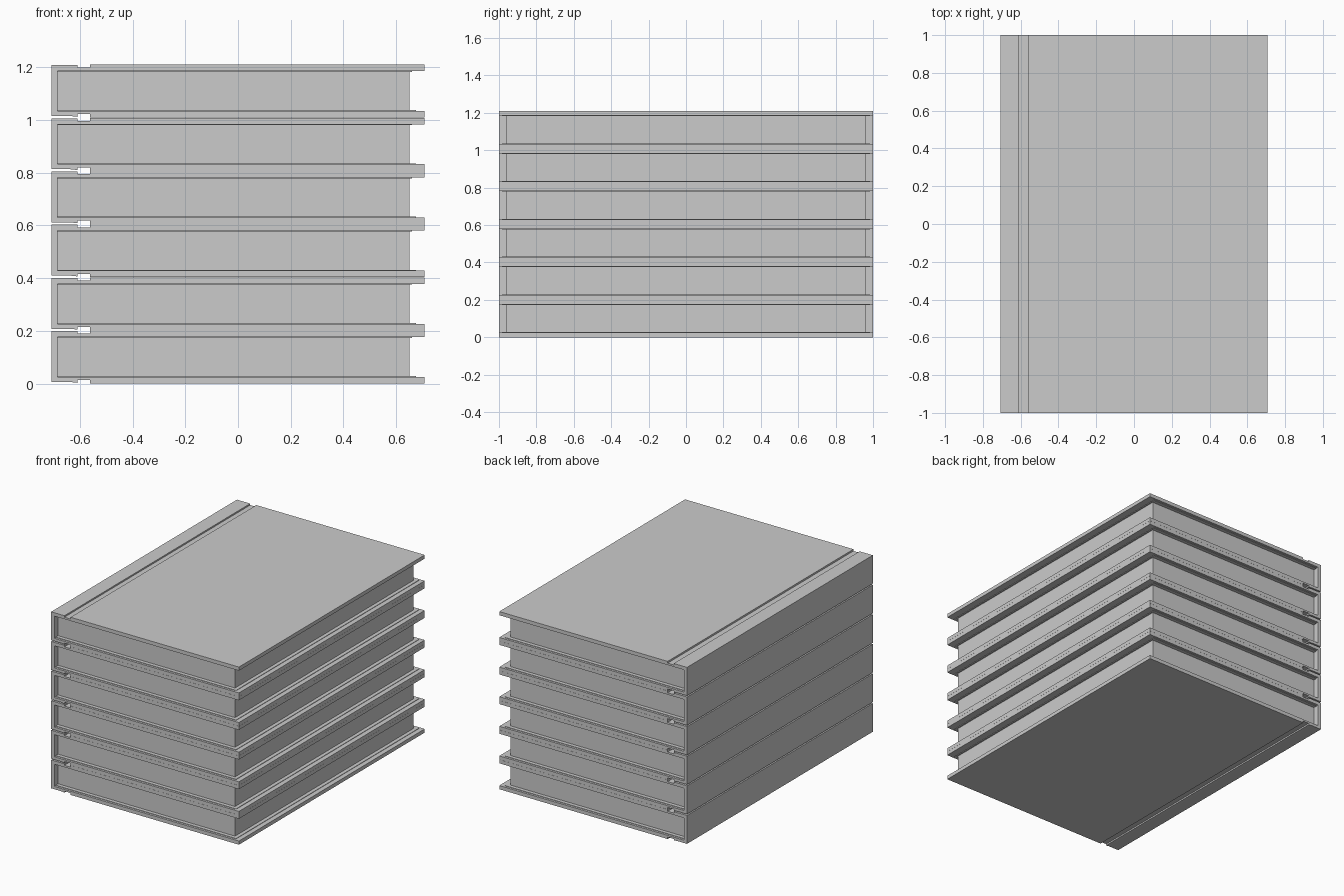
import bpy, bmesh

if "Cube" in bpy.data.objects:
    bpy.data.objects.remove(bpy.data.objects["Cube"])

PITCH = 0.2018   # spacing of the stacked books
H = 0.2013       # thickness of one book
BOARD = 0.025    # cover board thickness


def extrude_profile(name, points, half_depth, z):
    """Closed x/z profile extruded along y."""
    bm = bmesh.new()
    face = bm.faces.new([bm.verts.new((x, -half_depth, pz)) for x, pz in points])
    ext = bmesh.ops.extrude_face_region(bm, geom=[face])
    verts = [g for g in ext["geom"] if isinstance(g, bmesh.types.BMVert)]
    bmesh.ops.translate(bm, verts=verts, vec=(0, 2 * half_depth, 0))
    bmesh.ops.recalc_face_normals(bm, faces=bm.faces[:])
    mesh = bpy.data.meshes.new(name)
    bm.to_mesh(mesh)
    bm.free()
    obj = bpy.data.objects.new(name, mesh)
    obj.location.z = z
    bpy.context.collection.objects.link(obj)
    return obj


def block(name, x0, x1, z0, z1, half_depth, z):
    pts = [(x0, z0), (x1, z0), (x1, z1), (x0, z1)]
    return extrude_profile(name, pts, half_depth, z)


# Lower cover outline: spine edge, hinge groove, board edge, inner corner
lower = [(-0.708, 0.006), (-0.635, 0.006), (-0.608, 0.003), (-0.608, 0.013),
         (-0.562, 0.013), (-0.562, 0.0), (0.707, 0.0), (0.707, BOARD),
         (-0.684, BOARD)]
# Upper cover outline, almost flush with the top
upper = [(-0.684, H - BOARD), (0.707, H - BOARD), (0.707, H), (-0.562, H),
         (-0.562, H - 0.012), (-0.608, H - 0.012), (-0.608, H - 0.002),
         (-0.708, H - 0.002)]

for i in range(6):
    z = i * PITCH
    n = f"book_{i + 1}"
    # Wrap-around hard cover with hinge grooves
    extrude_profile(n + "_cover", lower + upper, 1.0, z)
    # Thin endpapers lining the boards
    lo, hi = BOARD - 0.001, H - BOARD + 0.001
    block(n + "_lower_endpaper", -0.685, 0.675, lo, lo + 0.004, 0.985, z)
    block(n + "_upper_endpaper", -0.685, 0.66, hi - 0.004, hi, 0.985, z)
    # Page block
    block(n + "_pages", -0.685, 0.65, lo + 0.002, hi - 0.002, 0.96, z)
